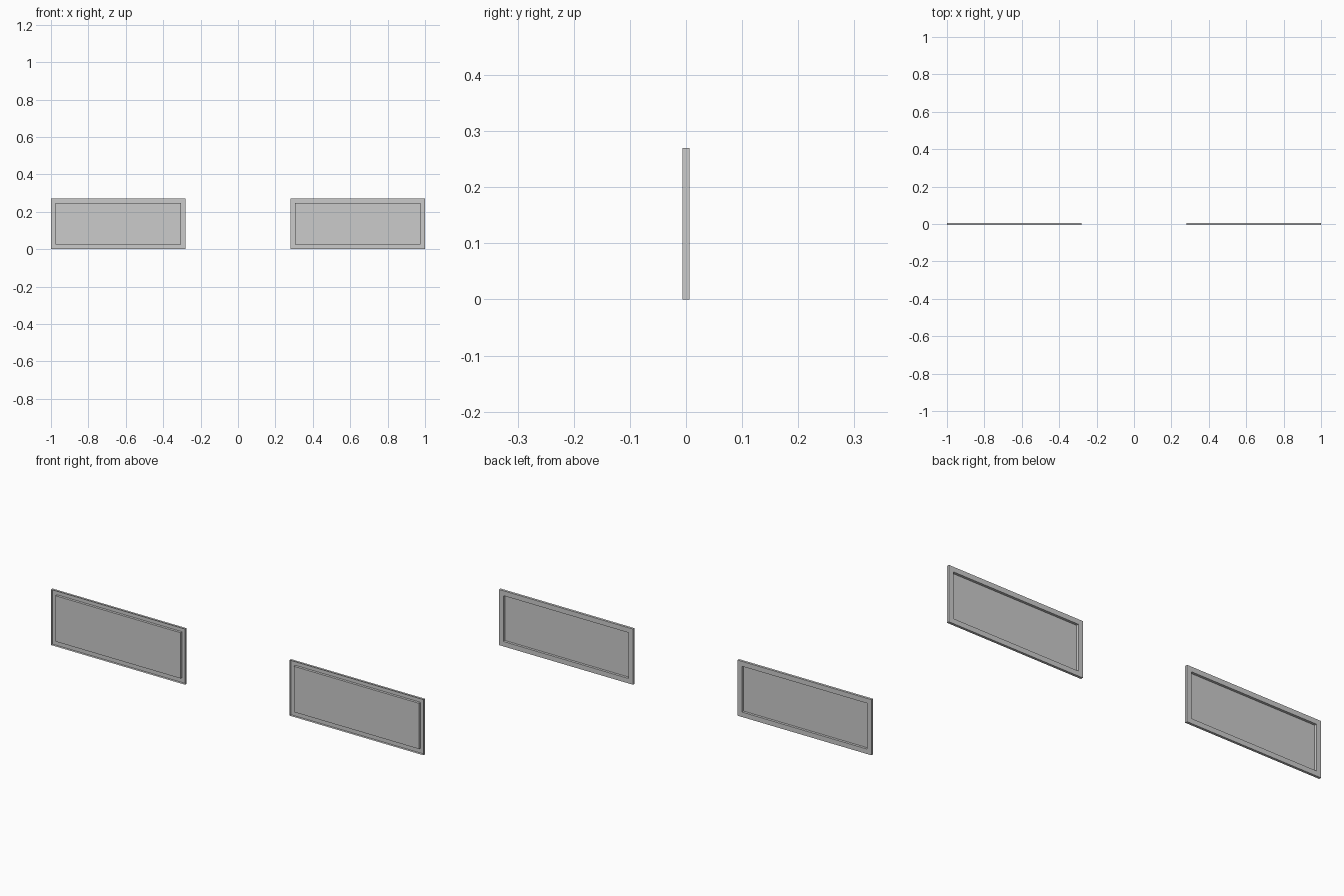
import bpy
import bmesh

if "Cube" in bpy.data.objects:
    bpy.data.objects.remove(bpy.data.objects["Cube"])

WIDTH, HEIGHT, HALF_DEPTH, BORDER = 0.72, 0.27, 0.006, 0.024


def ring(bm, cx, inset, y):
    """Rectangular vertex loop, inset from the panel outline."""
    w, z0, z1 = WIDTH / 2 - inset, inset, HEIGHT - inset
    return [bm.verts.new(p) for p in ((cx - w, y, z0), (cx + w, y, z0),
                                      (cx + w, y, z1), (cx - w, y, z1))]


def panel(name, cx):
    bm = bmesh.new()
    # outer rim, flat border at the back, then the pressed-in centre
    rings = [ring(bm, cx, i, y) for i, y in ((0, -HALF_DEPTH), (0, HALF_DEPTH),
                                             (BORDER, HALF_DEPTH), (BORDER, -HALF_DEPTH))]
    for a, b in zip(rings, rings[1:]):
        for i in range(4):
            j = (i + 1) % 4
            bm.faces.new((a[i], a[j], b[j], b[i]))
    # centre field faces the back
    bm.faces.new(rings[-1][::-1])
    bm.normal_update()
    mesh = bpy.data.meshes.new(name)
    bm.to_mesh(mesh)
    bm.free()
    bpy.context.collection.objects.link(bpy.data.objects.new(name, mesh))


# two matching panels with a gap between them
for side, name in ((-1, "left_panel"), (1, "right_panel")):
    panel(name, side * (1 - WIDTH / 2))
